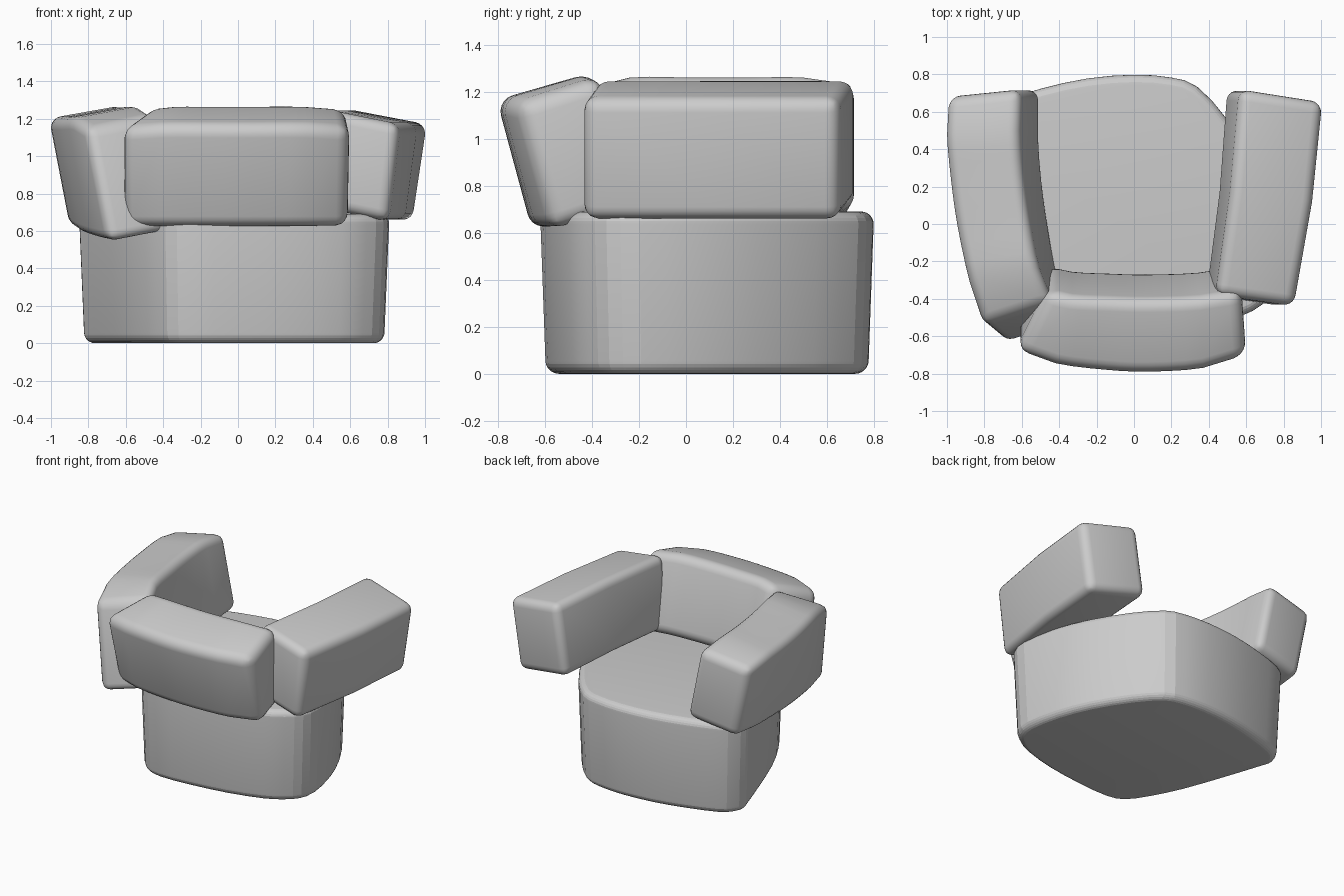
import bpy, bmesh
from math import radians

if "Cube" in bpy.data.objects:
    bpy.data.objects.remove(bpy.data.objects["Cube"])


def spline(points, steps, closed=False):
    """Smooth curve through tuples of any length; open ends keep one long segment for the bevel."""
    n = len(points)
    pick = (lambda i: points[i % n]) if closed else (lambda i: points[min(max(i, 0), n - 1)])
    out = []
    for i in range(n if closed else n - 1):
        p0, p1, p2, p3 = (pick(i + k) for k in (-1, 0, 1, 2))
        count = steps if closed or 0 < i < n - 2 else 1
        for s in range(count):
            t = s / count
            out.append(tuple(.5 * (2 * b + (c - a) * t + (2 * a - 5 * b + 4 * c - d) * t * t
                                   + (3 * b - a - 3 * c + d) * t ** 3)
                             for a, b, c, d in zip(p0, p1, p2, p3)))
    return out if closed else out + [points[-1]]


def finish(name, bm, bevel, segments, smooth):
    bmesh.ops.recalc_face_normals(bm, faces=bm.faces[:])
    mesh = bpy.data.meshes.new(name)
    bm.to_mesh(mesh)
    bm.free()
    ob = bpy.data.objects.new(name, mesh)
    bpy.context.collection.objects.link(ob)
    mod = ob.modifiers.new("soft_edges", 'BEVEL')
    mod.width, mod.segments = bevel, segments
    mod.limit_method, mod.angle_limit = 'ANGLE', radians(50)
    bpy.ops.object.select_all(action='DESELECT')
    ob.select_set(True)
    bpy.context.view_layer.objects.active = ob
    bpy.ops.object.modifier_apply(modifier=mod.name)
    bpy.ops.object.shade_smooth_by_angle(angle=radians(smooth))
    return ob


def cushion(name, stations, z_outer, z_inner, lean, heights, bevel=0.06):
    """Leaning block lofted through (outer x, outer y, inner x, inner y, top drop) stations;
    lean and heights run from the first station to the last."""
    bm = bmesh.new()
    rings = []
    path = spline(stations, 3)
    start, end = stations[0], stations[-1]
    span = [end[k] - start[k] for k in (2, 3)]
    for ox, oy, ix, iy, drop in path:
        # Fraction of the way along the cushion
        t = ((ix - start[2]) * span[0] + (iy - start[3]) * span[1]) / (span[0] ** 2 + span[1] ** 2)
        dx = lean[0][0] * (1 - t) + lean[1][0] * t
        dy = lean[0][1] * (1 - t) + lean[1][1] * t
        h = heights[0] * (1 - t) + heights[1] * t
        corners = [(ox, oy, z_outer - drop), (ix, iy, z_inner - drop),
                   (ix + dx, iy + dy, z_inner - h), (ox + dx, oy + dy, z_outer - h)]
        rings.append([bm.verts.new(c) for c in corners])
    for a, b in zip(rings, rings[1:]):
        for k in range(4):
            n = (k + 1) % 4
            bm.faces.new((a[k], a[n], b[n], b[k]))
    bm.faces.new(rings[0])
    bm.faces.new(rings[-1][::-1])
    return finish(name, bm, bevel, 5, 35)


# Seat base: irregular rounded outline, slightly narrower at the floor
outline = [(.81, -.2), (.78, -.34), (.69, -.43), (.56, -.5), (.3, -.57), (0, -.61),
           (-.25, -.62), (-.39, -.57), (-.5, -.42), (-.62, -.18), (-.74, .15),
           (-.83, .42), (-.85, .5), (-.81, .585), (-.73, .65), (-.5, .725), (-.25, .78),
           (0, .8), (.2, .785), (.34, .735), (.5, .56), (.66, .3), (.76, .05)]
outline = spline(outline, 2, closed=True)
bm = bmesh.new()
top = [bm.verts.new((x, y, .69)) for x, y in outline]
low = [bm.verts.new((-.02 + (x + .02) * .965, .085 + (y - .085) * .965, 0)) for x, y in outline]
bm.faces.new(top)
bm.faces.new(low[::-1])
for i in range(len(top)):
    j = (i + 1) % len(top)
    bm.faces.new((top[i], top[j], low[j], low[i]))
finish("seat_base", bm, 0.055, 6, 12)

# Curved arm on the left
cushion("left_arm",
        [(-1.0, .68, -.61, .72, .03), (-1.01, .48, -.615, .5, 0), (-.99, .25, -.6, .27, 0),
         (-.955, 0, -.565, .02, 0), (-.89, -.3, -.515, -.23, 0),
         (-.81, -.54, -.44, -.42, .05)],
        1.2, 1.27, [(.11, 0), (.12, -.1)], (.56, .66))

# Straighter, shorter arm on the right
cushion("right_arm",
        [(1.015, .65, .57, .72, 0), (.96, .12, .52, .17, 0), (.86, -.44, .44, -.38, 0)],
        1.17, 1.255, [(-.08, 0), (-.06, 0)], (.52, .52))

# Bowed backrest leaning outward
cushion("backrest",
        [(-.63, -.685, -.47, -.36, .015), (-.42, -.76, -.33, -.39, 0), (-.15, -.795, -.13, -.4, 0),
         (.08, -.805, .07, -.405, 0), (.37, -.785, .35, -.395, 0), (.6, -.715, .575, -.36, .015)],
        1.165, 1.28, [(0, .15), (-.01, .15)], (.555, .555), 0.07)
